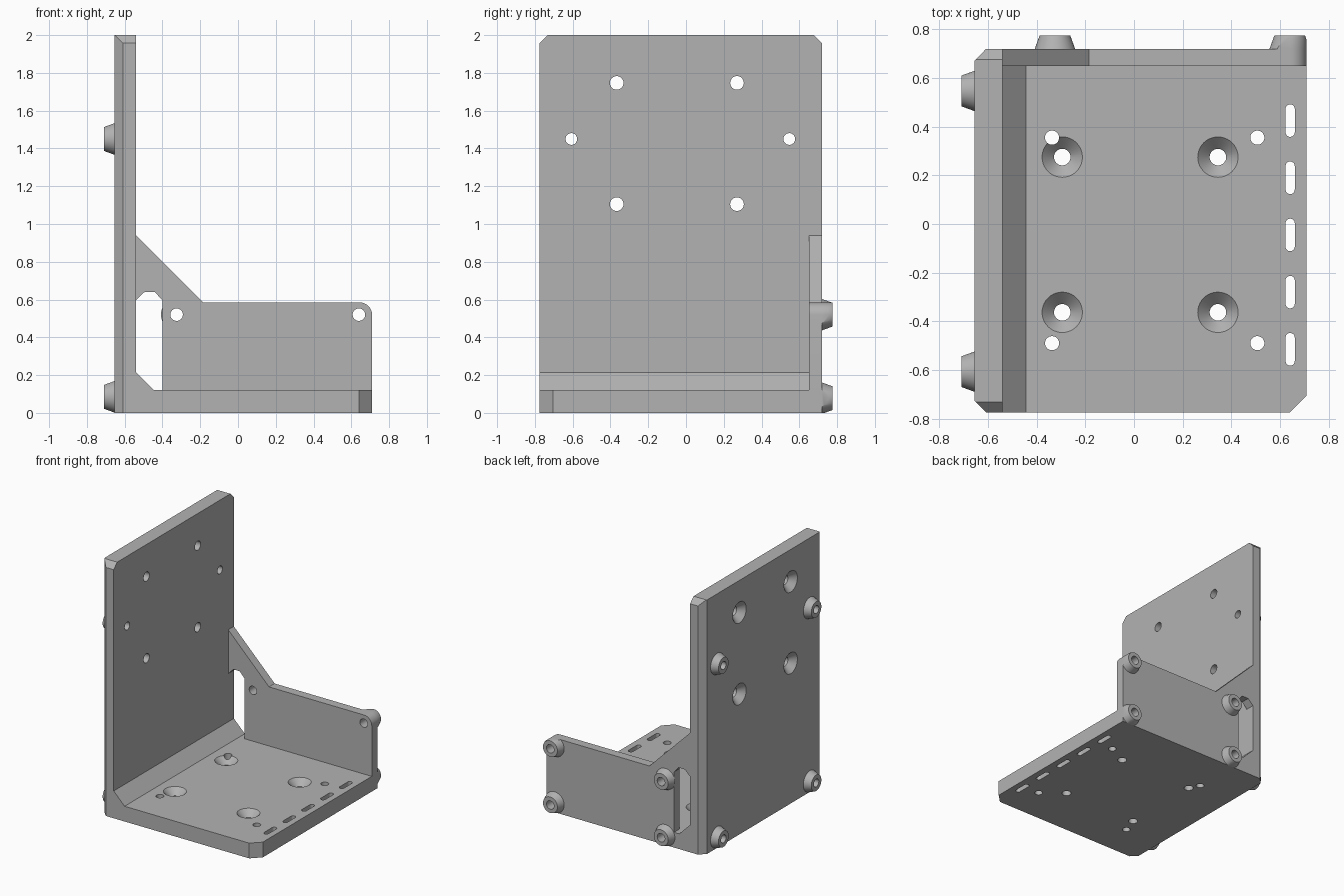
import bpy
import bmesh
from math import sin, cos, pi

if "Cube" in bpy.data.objects:
    bpy.data.objects.remove(bpy.data.objects["Cube"], do_unlink=True)

GREY = (0.45, 0.45, 0.45, 1)
mat = bpy.data.materials.new("machined grey")
mat.use_nodes = True
mat.diffuse_color = GREY
mat.node_tree.nodes["Principled BSDF"].inputs["Base Color"].default_value = GREY


def place(axis, u, v, t):
    """Map profile coordinates and a depth along an axis to a 3D point."""
    return {"x": (t, u, v), "y": (u, t, v), "z": (u, v, t)}[axis]


def skin(name, rings):
    """Closed solid through a stack of equal-length rings."""
    bm = bmesh.new()
    loops = [[bm.verts.new(p) for p in ring] for ring in rings]
    n = len(loops[0])
    for a, b in zip(loops, loops[1:]):
        for i in range(n):
            j = (i + 1) % n
            bm.faces.new((a[i], a[j], b[j], b[i]))
    bm.faces.new(loops[0])
    bm.faces.new(loops[-1])
    bmesh.ops.recalc_face_normals(bm, faces=bm.faces)
    mesh = bpy.data.meshes.new(name)
    bm.to_mesh(mesh)
    bm.free()
    mesh.materials.append(mat)
    obj = bpy.data.objects.new(name, mesh)
    bpy.context.scene.collection.objects.link(obj)
    return obj


def prism(name, axis, pts, a, b):
    return skin(name, [[place(axis, u, v, t) for u, v in pts] for t in (a, b)])


def arc(u, v, r, start, end, n=10):
    return [(u + r * cos(start + (end - start) * i / n),
             v + r * sin(start + (end - start) * i / n)) for i in range(n + 1)]


def lathe(name, axis, u, v, profile, n=40):
    """Solid of revolution; profile is (radius, depth along the axis)."""
    return skin(name, [[place(axis, p, q, t) for p, q in arc(u, v, r, 0, 2 * pi * (n - 1) / n, n - 1)]
                       for r, t in profile])


def carve(obj, cutters, operation="DIFFERENCE"):
    for c in cutters:
        c.hide_render = True
        m = obj.modifiers.new("cut", "BOOLEAN")
        m.operation = operation
        m.solver = "EXACT"
        m.object = c
    bpy.context.view_layer.update()
    result = obj.evaluated_get(bpy.context.evaluated_depsgraph_get())
    mesh = bpy.data.meshes.new_from_object(result)
    obj.modifiers.clear()
    obj.data = mesh


# Main dimensions
LEFT, INNER, RIGHT = -0.655, -0.54, 0.71
FRONT, BACK, WALL = -0.775, 0.72, 0.65
FLOOR, RAIL, TOP = 0.12, 0.585, 2.0

# Base plate, upright plate and their corner fillet
bracket = prism("base_and_upright_plate", "y", [
    (LEFT, 0), (RIGHT, 0), (RIGHT, FLOOR), (-0.445, FLOOR),
    (INNER, 0.215), (INNER, TOP), (LEFT, TOP)], FRONT, BACK)

# Chamfered outlines in plan and side elevation
plan = prism("plan_outline", "z", [
    (LEFT, -0.728), (-0.608, FRONT), (0.64, FRONT), (RIGHT, -0.705),
    (RIGHT, BACK), (-0.608, BACK), (LEFT, 0.672)], -0.1, 2.1)
side = prism("side_outline", "x", [
    (FRONT, -0.1), (BACK, -0.1), (BACK, 1.957), (0.677, TOP),
    (-0.732, TOP), (FRONT, 1.957)], -1, 1)
carve(bracket, [plan, side], "INTERSECT")

# Back rail with sloped brace and window beside the upright
corner = arc(0.643, RAIL - 0.067, 0.067, 0, pi / 2)
slope = [(-0.185, RAIL), (INNER, 0.94)]
rail = prism("back_rail", "y", [(-0.40, FLOOR), (RIGHT, FLOOR)] + corner + slope + [
    (INNER, 0.595), (-0.495, 0.64), (-0.44, 0.64), (-0.40, 0.595)], WALL, BACK)

# Tapered bosses
back_spots = [(x, z) for x in (-0.325, 0.64) for z in (0.078, 0.52)]
side_spots = [(y, z) for y in (-0.607, 0.547) for z in (0.085, 1.45)]
back_bosses = [lathe("back_boss", "y", x, z, [(0.083, BACK), (0.063, 0.775)])
               for x, z in back_spots]
side_bosses = [lathe("side_boss", "x", y, z, [(0.083, LEFT), (0.063, -0.71)])
               for y, z in side_spots]
trim = prism("boss_trim", "y", [(INNER, 0), (RIGHT, 0)] + corner + slope, 0.6, 0.9)
for boss in back_bosses:
    carve(boss, [trim], "INTERSECT")
floor_trim = prism("floor_trim", "y", [(-1, -0.2), (1, -0.2), (1, 0), (-1, 0)], -1, 1)
for boss in side_bosses:
    carve(boss, [floor_trim])

# Boss bores
back_bores = [lathe("bore", "y", x, z, [(0.033, 0.6), (0.033, 0.9)]) for x, z in back_spots]
side_bores = [lathe("bore", "x", y, z, [(0.031, -0.9), (0.031, -0.5)]) for y, z in side_spots]
for boss, bore in zip(back_bosses + side_bosses, back_bores + side_bores):
    carve(boss, [bore])
carve(rail, [back_bores[1], back_bores[3]])

# Countersunk holes, plain holes and slots
cuts = side_bores + [back_bores[0], back_bores[2]]
for y in (-0.367, 0.27):
    for z in (1.105, 1.747):
        cuts.append(lathe("upright_sink", "x", y, z, [
            (0.083, -0.8), (0.083, LEFT), (0.036, -0.605), (0.036, -0.4)]))
for x in (-0.295, 0.345):
    for y in (-0.363, 0.275):
        cuts.append(lathe("base_sink", "z", x, y, [
            (0.034, -0.1), (0.034, 0.07), (0.083, FLOOR), (0.083, 0.2)]))
for x in (-0.337, 0.507):
    for y in (-0.49, 0.355):
        cuts.append(lathe("base_hole", "z", x, y, [(0.029, -0.1), (0.029, 0.2)]))
for i in range(5):
    y = -0.515 + 0.235 * i
    cuts.append(prism("slot", "z", arc(0.642, y + 0.048, 0.019, 0, pi)
                      + arc(0.642, y - 0.048, 0.019, pi, 2 * pi), -0.1, 0.2))
carve(bracket, cuts)

# Remove the helpers and shade
for helper in set(cuts + back_bores + [plan, side, trim, floor_trim]):
    bpy.data.objects.remove(helper, do_unlink=True)
bpy.ops.object.select_all(action="DESELECT")
for part in [bracket, rail] + back_bosses + side_bosses:
    part.select_set(True)
bpy.context.view_layer.objects.active = bracket
bpy.ops.object.shade_smooth_by_angle(angle=pi / 6)
